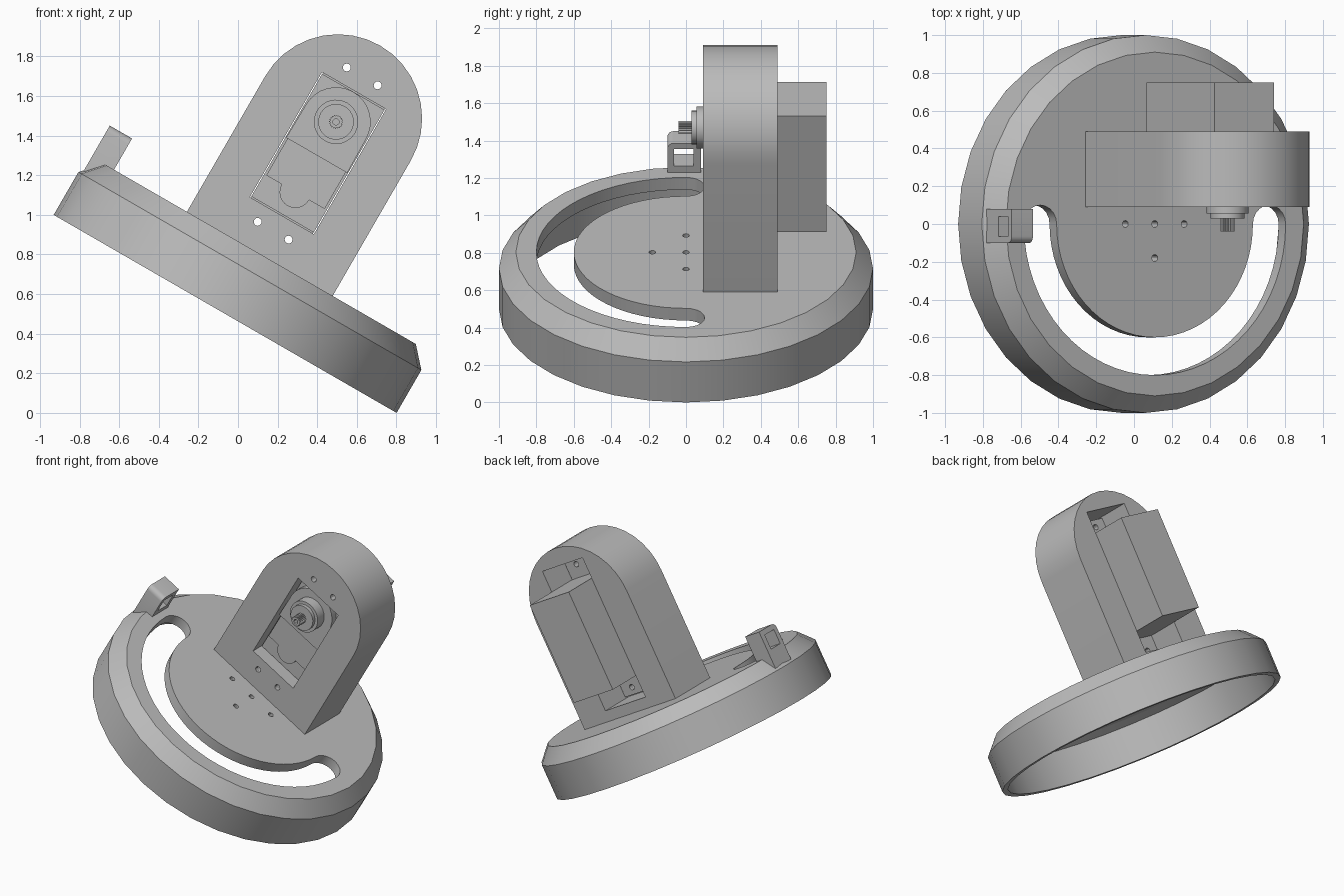
import bpy, bmesh
from math import sin, cos, pi, radians
from mathutils import Matrix, Vector

start = bpy.data.objects.get("Cube")
if start:
    bpy.data.objects.remove(start, do_unlink=True)

grey = bpy.data.materials.new("neutral grey")
grey.use_nodes = True
GREY = (0.5, 0.5, 0.5, 1)
grey.diffuse_color = GREY
grey.node_tree.nodes["Principled BSDF"].inputs["Base Color"].default_value = GREY

# Everything is built upright, then leaned over by this matrix
LEAN = Matrix.Translation((-0.065, 0, 0.5)) @ Matrix.Rotation(radians(30), 4, 'Y')


def make(name, bm):
    bmesh.ops.recalc_face_normals(bm, faces=bm.faces)
    mesh = bpy.data.meshes.new(name)
    bm.to_mesh(mesh)
    bm.free()
    mesh.materials.append(grey)
    obj = bpy.data.objects.new(name, mesh)
    bpy.context.collection.objects.link(obj)
    return obj


def prism(name, outline, lo, hi, axis='Y'):
    """Extrude an outline: (x, z) along Y, or (x, y) along Z."""
    bm = bmesh.new()
    place = (lambda a, b: (a, lo, b)) if axis == 'Y' else (lambda a, b: (a, b, lo))
    face = bm.faces.new([bm.verts.new(place(a, b)) for a, b in outline])
    side = bmesh.ops.extrude_face_region(bm, geom=[face])["geom"]
    step = Vector((0, hi - lo, 0) if axis == 'Y' else (0, 0, hi - lo))
    bmesh.ops.translate(bm, vec=step, verts=[v for v in side if isinstance(v, bmesh.types.BMVert)])
    return make(name, bm)


def arc(cx, cy, r, a0, a1, n):
    angles = [radians(a0 + (a1 - a0) * i / n) for i in range(n + 1)]
    return [(cx + r * cos(a), cy + r * sin(a)) for a in angles]


def circle(cx, cy, r, n=16):
    return arc(cx, cy, r, 0, 360, n)[:-1]


def rect(half, z0, z1):
    return [(-half, z0), (half, z0), (half, z1), (-half, z1)]


def apply_modifiers(obj):
    graph = bpy.context.evaluated_depsgraph_get()
    mesh = bpy.data.meshes.new_from_object(obj.evaluated_get(graph))
    obj.modifiers.clear()
    obj.data = mesh


def cut(obj, *cutters):
    for c in cutters:
        c.hide_render = True
        mod = obj.modifiers.new("cut", 'BOOLEAN')
        mod.operation, mod.solver, mod.object = 'DIFFERENCE', 'EXACT', c
    apply_modifiers(obj)
    for c in cutters:
        bpy.data.objects.remove(c, do_unlink=True)


parts = []

# Hollow round base with a chamfered rim
profile = [(0, .35), (.91, .35), (1, .25), (1, 0), (.96, 0), (.96, .24), (.9, .275), (0, .275)]
bm = bmesh.new()
verts = [bm.verts.new((r, 0, z)) for r, z in profile]
edges = [bm.edges.new(pair) for pair in zip(verts, verts[1:])]
bmesh.ops.spin(bm, geom=verts + edges, cent=(0, 0, 0), axis=(0, 0, 1), angle=2 * pi, steps=32)
bmesh.ops.remove_doubles(bm, verts=bm.verts, dist=1e-4)
bmesh.ops.dissolve_limit(bm, angle_limit=.01, verts=bm.verts, edges=bm.edges)
base = make("round_base", bm)

# Curved slot and small mounting holes through the base
slot = (arc(0, 0, .8, 180, 360, 32) + arc(.7, 0, .1, 0, 180, 10)[1:]
        + arc(0, 0, .6, 360, 180, 32)[1:] + arc(-.7, 0, .1, 0, 180, 10)[1:-1])
holes = [prism("hole_cutter", circle(x, y, .018, 12), .1, .5, 'Z')
         for x, y in ((-.18, 0), (0, 0), (.18, 0), (0, -.18))]
cut(base, prism("slot_cutter", slot, .1, .5, 'Z'), *holes)
parts.append(base)

# Round-topped upright with a window and a deeper flange pocket behind
SCREWS = [(x, z) for x in (-.09, .09) for z in (.485, 1.385)]


def screw_cutters():
    return [prism("screw_cutter", circle(x, z, .02, 12), 0, .6) for x, z in SCREWS]


upright = prism("upright", [(-.425, .345), (.425, .345)] + arc(0, 1.14, .425, 0, 180, 18), .09, .49)
cut(upright, prism("window_cutter", rect(.187, .573, 1.302), 0, .6))
cut(upright, prism("pocket_cutter", rect(.187, .425, 1.445), .215, .6), *screw_cutters())
parts.append(upright)

# Motor: body, flange, raised gear case, label panel and boss
flange = prism("motor_flange", rect(.18, .435, 1.435), .217, .262)
cut(flange, *screw_cutters())
SHAFT = 1.12
parts += [
    flange,
    prism("motor_body", rect(.182, .58, 1.295), .18, .75),
    prism("gear_case", [(-.178, .925), (.178, .925)] + arc(0, SHAFT, .175, 0, 180, 16), .13, .19),
    prism("label_panel", rect(.17, .71, .925), .15, .19),
    prism("cable_boss", arc(0, .71, .08, 180, 360, 12), .155, .19),
    prism("collar_wide", circle(0, SHAFT, .112, 32), .055, .14),
    prism("collar_narrow", circle(0, SHAFT, .09, 32), .03, .06),
]

# Toothed output shaft with a screw hole in its end
teeth = 20
gear = [(r * cos(a), SHAFT + r * sin(a)) for i in range(2 * teeth)
        for r, a in [(.036 if i % 2 else .03, pi * i / teeth)]]
shaft = prism("toothed_shaft", gear, -.04, .04)
cut(shaft, prism("shaft_cutter", circle(0, SHAFT, .016, 12), -.1, .01))
parts.append(shaft)

# Square loop standing on the rim
loop = prism("rim_loop", [(-.98, .265), (-.85, .345), (-.85, .532), (-.98, .532)], -.1, .08)
bm = bmesh.new()
bm.from_mesh(loop.data)
corner = [e for e in bm.edges if all(v.co.z > .5 and v.co.y < 0 for v in e.verts)]
bmesh.ops.bevel(bm, geom=corner, offset=.035, segments=4, profile=.5, affect='EDGES')
bm.to_mesh(loop.data)
bm.free()
opening = [(-1.1, -.065), (-.7, -.065), (-.7, .04), (-1.1, .04)]
cut(loop, prism("loop_cutter", opening, .392, .495, 'Z'))
parts.append(loop)

# Lean the whole assembly and smooth the curved faces
bpy.ops.object.select_all(action='DESELECT')
for obj in parts:
    obj.data.transform(LEAN)
    obj.select_set(True)
bpy.context.view_layer.objects.active = base
bpy.ops.object.shade_smooth_by_angle(angle=radians(30))
